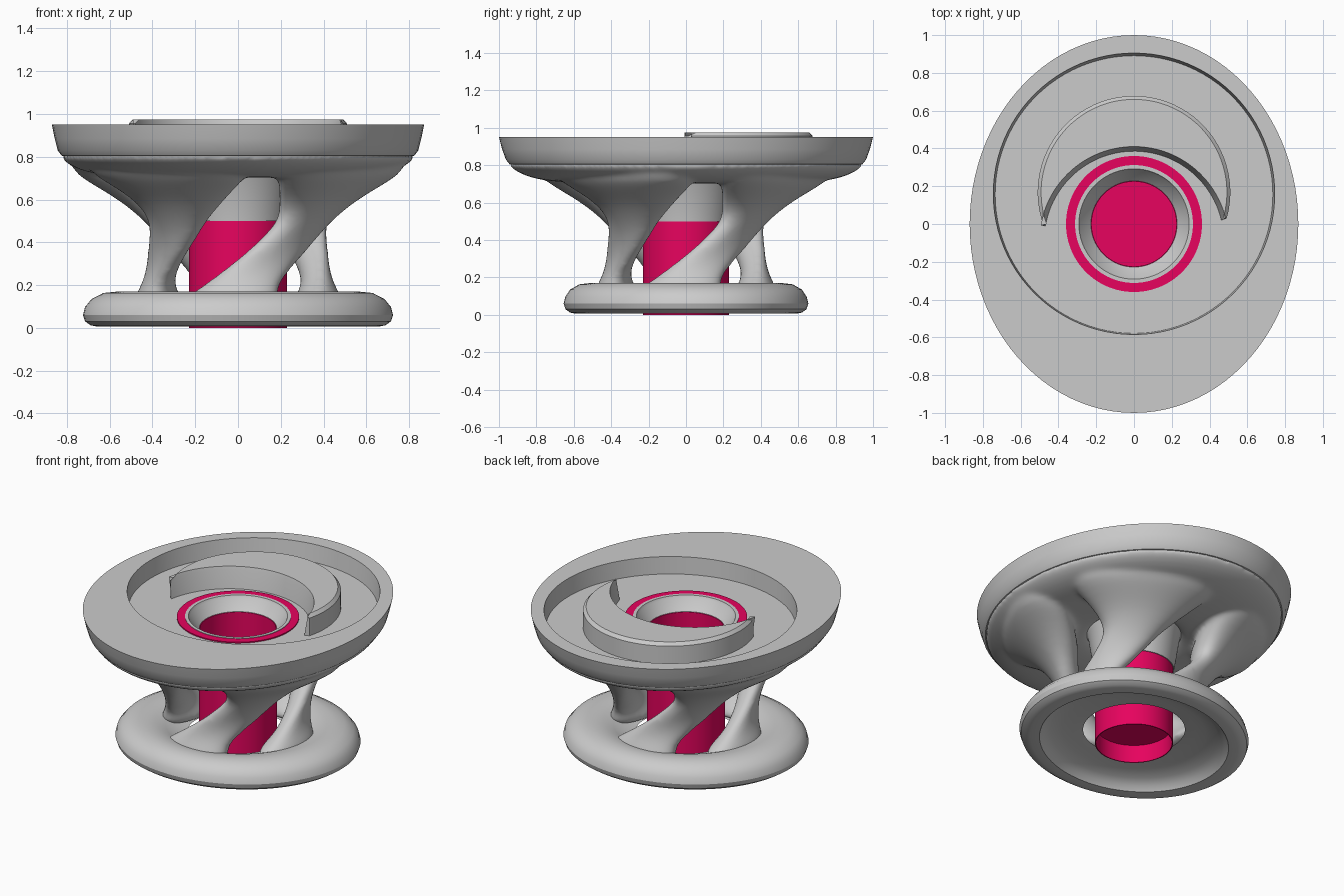
import bpy, bmesh, math
from math import sin, cos, radians, tau

if "Cube" in bpy.data.objects:
    bpy.data.objects.remove(bpy.data.objects["Cube"])


def material(name, rgb):
    m = bpy.data.materials.new(name)
    m.diffuse_color = (*rgb, 1)
    m.use_nodes = True
    m.node_tree.nodes["Principled BSDF"].inputs["Base Color"].default_value = m.diffuse_color
    return m


GREY = material("satin grey", (0.6, 0.6, 0.6))
RED = material("crimson", (0.82, 0.001, 0.115))


def ring(cx, cy, rx, ry, z, n=96, turn=0):
    """Oval point loop, its long axis turned by the given degrees."""
    c, s = cos(radians(turn)), sin(radians(turn))
    pts = []
    for i in range(n):
        u, v = rx * cos(tau * i / n), ry * sin(tau * i / n)
        pts.append((cx + u * c - v * s, cy + u * s + v * c, z))
    return pts


def skin(bm, rings, closed=False, caps=False):
    """Skin a list of equal-length point loops; closed joins the last loop to the first."""
    loops = [[bm.verts.new(p) for p in r] for r in rings]
    pairs = list(zip(loops, loops[1:]))
    if closed:
        pairs.append((loops[-1], loops[0]))
    for a, b in pairs:
        n = len(a)
        for i in range(n):
            j = (i + 1) % n
            bm.faces.new((a[i], a[j], b[j], b[i]))
    if caps:
        bm.faces.new(loops[0])
        bm.faces.new(loops[-1])


def finish(name, bm, mat, angle=32):
    bmesh.ops.recalc_face_normals(bm, faces=bm.faces[:])
    me = bpy.data.meshes.new(name)
    bm.to_mesh(me)
    bm.free()
    me.materials.append(mat)
    ob = bpy.data.objects.new(name, me)
    bpy.context.collection.objects.link(ob)
    bpy.ops.object.select_all(action='DESELECT')
    ob.select_set(True)
    bpy.context.view_layer.objects.active = ob
    bpy.ops.object.shade_smooth_by_angle(angle=radians(angle))
    return ob


def loft(name, rings, mat):
    bm = bmesh.new()
    skin(bm, rings, closed=True)
    return finish(name, bm, mat)


def lathe(name, profile, mat):
    return loft(name, [ring(0, 0, r, r, z) for r, z in profile], mat)


# Oval bowl: underside, rim, then the off-centre round recess and its floor
under = [(.28, .28, .76), (.60, .68, .77), (.74, .84, .785), (.79, .90, .795),
         (.825, .943, .805), (.843, .963, .83), (.857, .983, .885), (.87, 1.0, .95)]
bowl = [ring(0, 0, *u) for u in under]
bowl += [ring(0, .16, .745, .745, .95), ring(0, .156, .735, .735, .84),
         ring(0, 0, .36, .36, .84)]
loft("bowl", bowl, GREY)

# Oval base, turned a little: fat rounded rim, dished above, hollow below, central hole
base = [(.30, .30, .095), (.36, .35, .11), (.43, .40, .14), (.49, .445, .163),
        (.565, .505, .17), (.635, .565, .163), (.69, .613, .135), (.721, .638, .098),
        (.731, .648, .06), (.721, .638, .03), (.695, .613, .012), (.665, .583, .006),
        (.605, .534, .006), (.58, .514, .035), (.53, .475, .06), (.45, .41, .078),
        (.37, .36, .085)]
loft("base", [ring(0, 0, *b, turn=16) for b in base], GREY)

# Four twisted legs: height, turn, radius, half width along and across
leg = [(.095, -8, .375, .22, .105), (.13, -5, .375, .225, .112), (.165, -2, .375, .20, .098),
       (.22, 5, .375, .165, .07), (.35, 28, .375, .155, .066), (.44, 41, .395, .155, .078),
       (.51, 49, .425, .165, .095), (.58, 53, .455, .225, .13), (.64, 55, .50, .30, .165),
       (.69, 56, .545, .38, .19), (.74, 56, .58, .44, .21), (.80, 56, .58, .44, .20)]


def leg_section(start, z, turn, r, along, across, n=24):
    a = radians(start + turn)
    return ring(r * cos(a), r * sin(a), across, along, z, n, start + turn)


# Legs and the bowl's underside melt into one smooth body
bm = bmesh.new()
for k in range(4):
    skin(bm, [leg_section(90 * k, *s) for s in leg], caps=True)
neck = [(.255, .255, .745), (.29, .29, .718), (.40, .42, .70), (.55, .62, .703), (.68, .77, .718),
        (.76, .865, .745), (.805, .918, .773), (.83, .948, .80), (.838, .956, .83),
        (.255, .255, .83)]
skin(bm, [ring(0, 0, *p) for p in neck], closed=True)
body = finish("twisted_legs", bm, GREY, 180)
mod = body.modifiers.new("round", 'SUBSURF')
mod.levels = mod.render_levels = 1
mod = body.modifiers.new("merge", 'REMESH')
mod.mode = 'VOXEL'
mod.voxel_size = 0.014
mod.use_smooth_shade = True
mod = body.modifiers.new("fillet", 'SMOOTH')
mod.factor = 0.5
mod.iterations = 12

# Central tube with a thin wall and a floor plate inside
lathe("tube", [(.23, 0), (.23, .5), (.23, .77), (.224, .77), (.224, 0)], RED)
lathe("tube_floor", [(.001, .125), (.225, .125), (.225, .115), (.001, .115)], RED)

# Sleeve round the upper tube, opening into a short funnel with a lip, and the collar
lathe("sleeve", [(.231, .5), (.228, .772), (.285, .835), (.292, .85), (.312, .85), (.312, .80),
                 (.27, .72), (.236, .5)], GREY)
lathe("collar", [(.31, .80), (.31, .847), (.36, .847), (.36, .80)], RED)


# Crescent guard standing on the recess floor
def arc(cy, r, a0, a1, z, n=48):
    angles = [radians(a0 + (a1 - a0) * i / n) for i in range(n + 1)]
    return [(r * cos(a), cy + r * sin(a), z) for a in angles]


bm = bmesh.new()
outer, inner = [], []
for z, ro, ri in [(.838, .51, .475), (.955, .51, .495), (.975, .492, .50)]:
    outer.append([bm.verts.new(p) for p in arc(.168, ro, -15.6, 200, z)])
    inner.append([bm.verts.new(p) for p in arc(-.09, ri, 13.5, 170.5, z)])


def strip(a, b):
    for i in range(len(a) - 1):
        bm.faces.new((a[i], a[i + 1], b[i + 1], b[i]))


for lo in (0, 1):
    strip(outer[lo], outer[lo + 1])
    strip(inner[lo + 1], inner[lo])
    for e in (0, -1):
        bm.faces.new((outer[lo][e], outer[lo + 1][e], inner[lo + 1][e], inner[lo][e]))
strip(outer[2], inner[2])
strip(inner[0], outer[0])
finish("crescent_guard", bm, GREY)
